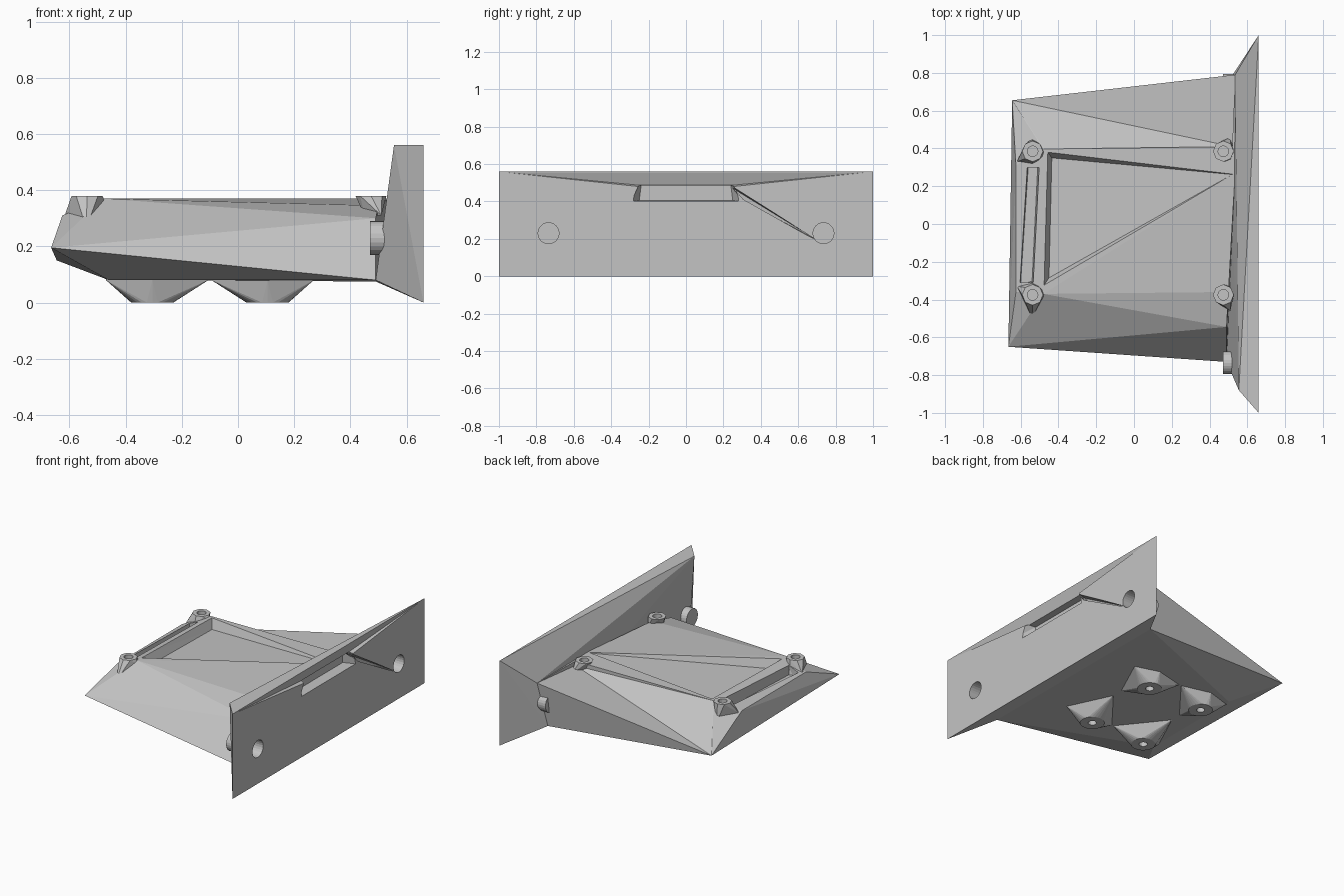
import bpy, bmesh, math
from mathutils import Vector, Matrix

cube = bpy.data.objects.get("Cube")
if cube:
    bpy.data.objects.remove(cube, do_unlink=True)

grey = bpy.data.materials.new("mid_grey")
grey.use_nodes = True
grey.diffuse_color = (0.55, 0.55, 0.55, 1)
grey.node_tree.nodes["Principled BSDF"].inputs["Base Color"].default_value = (0.55, 0.55, 0.55, 1)


def finish(name, bm):
    bmesh.ops.recalc_face_normals(bm, faces=bm.faces)
    mesh = bpy.data.meshes.new(name)
    bm.to_mesh(mesh)
    bm.free()
    mesh.materials.append(grey)
    obj = bpy.data.objects.new(name, mesh)
    bpy.context.collection.objects.link(obj)
    return obj


def hull(name, points):
    """Faceted solid wrapped around a few points."""
    bm = bmesh.new()
    verts = [bm.verts.new(p) for p in points]
    res = bmesh.ops.convex_hull(bm, input=verts)
    loose = {v for v in res["geom_interior"] + res["geom_unused"]
             if isinstance(v, bmesh.types.BMVert)}
    bmesh.ops.delete(bm, geom=list(loose), context='VERTS')
    bmesh.ops.dissolve_limit(bm, angle_limit=0.01, verts=bm.verts, edges=bm.edges)
    return finish(name, bm)


def rod(name, start, end, radius, sides=24):
    bm = bmesh.new()
    a, b = Vector(start), Vector(end)
    turn = (b - a).to_track_quat('Z', 'Y').to_matrix().to_4x4()
    bmesh.ops.create_cone(bm, cap_ends=True, segments=sides, radius1=radius, radius2=radius,
                          depth=(b - a).length, matrix=Matrix.Translation((a + b) / 2) @ turn)
    return finish(name, bm)


def ring(x, y, z, radius, sides):
    return [(x + radius * math.cos(math.tau * i / sides),
             y + radius * math.sin(math.tau * i / sides), z) for i in range(sides)]


def cut(obj, cutters):
    """Subtract the cutters and bake the result."""
    for c in cutters:
        mod = obj.modifiers.new("cut", 'BOOLEAN')
        mod.operation, mod.solver, mod.object = 'DIFFERENCE', 'EXACT', c
    graph = bpy.context.evaluated_depsgraph_get()
    mesh = bpy.data.meshes.new_from_object(obj.evaluated_get(graph))
    obj.modifiers.clear()
    obj.data = mesh
    mesh.materials.clear()
    mesh.materials.append(grey)


# Faceted tray body, its deck falling towards the front of the plate
body = hull("tray_body", [
    (-0.645, 0.655, 0.15), (-0.665, -0.65, 0.195),
    (0.535, 0.79, 0.365), (0.49, 0.74, 0.075),
    (0.49, -0.73, 0.08), (0.49, -0.545, 0.30),
    (-0.625, 0.31, 0.31), (-0.625, -0.36, 0.31),
    (-0.48, 0.395, 0.37), (-0.48, -0.37, 0.37),
    (0.50, -0.36, 0.345), (0.535, 0.27, 0.37),
    (-0.46, 0.36, 0.08), (-0.46, -0.36, 0.08)])

# Upright mounting plate
plate = hull("mounting_plate", [
    (0.66, 1, 0), (0.66, -1, 0), (0.66, 1, 0.56), (0.66, -1, 0.56),
    (0.555, -0.88, 0.56), (0.49, 0.74, 0.075), (0.49, -0.73, 0.08),
    (0.535, 0.79, 0.365)])

# Pocket, sloped lip and bolt holes of the plate
pocket = hull("pocket_cutter", [
    (x, s * y, z) for s in (1, -1)
    for x, y, z in ((0.70, 0.26, 0.49), (0.59, 0.24, 0.485),
                    (0.70, 0.30, 0.40), (0.59, 0.25, 0.405))])
lip = hull("lip_cutter", [
    (x, s * y, z) for s in (1, -1)
    for x, y, z in ((0.661, 0.99, 0.558), (0.661, 0.26, 0.48), (0.635, 0.25, 0.487))])
groove = hull("groove_cutter", [
    (0.67, 0.25, 0.48), (0.67, 0.31, 0.41), (0.67, 0.70, 0.19),
    (0.60, 0.25, 0.47), (0.60, 0.28, 0.42), (0.65, 0.69, 0.20)])
bolt_holes = [rod("bolt_cutter", (0.485, s * 0.735, 0.23), (0.75, s * 0.735, 0.23), 0.056)
              for s in (1, -1)]

# Deck recess sloping up to the plate, end trough, and the fold in the back slope
recess = hull("recess_cutter", [
    (-0.46, 0.385, 0.38), (0.53, 0.268, 0.38), (-0.48, -0.33, 0.38),
    (0.52, 0.262, 0.365), (-0.435, 0.35, 0.31), (-0.45, -0.285, 0.31)])
trough = hull("trough_cutter", [
    (x, y, z) for z, w in ((0.38, 0.01), (0.29, 0))
    for x, y in ((-0.56 - w, 0.30), (-0.51 + w, 0.30), (-0.54 + w, -0.31), (-0.60 - w, -0.31))])
fold = hull("fold_cutter", [
    (-0.645, 0.655, 0.15), (0.535, 0.79, 0.365), (-0.48, 0.397, 0.37), (0.52, 0.41, 0.34),
    (0.535, 0.79, 0.40), (-0.48, 0.397, 0.40), (0.52, 0.41, 0.40)])

# Bolt bosses on the inside of the plate
bosses = [rod(n + "_bolt_boss", (0.47, s * 0.735, 0.23), (0.56, s * 0.735, 0.23), 0.06)
          for n, s in (("back", 1), ("front", -1))]

cut(plate, [pocket, lip, groove] + bolt_holes)
cut(body, [recess, trough, fold] + bolt_holes)
for boss in bosses:
    cut(boss, bolt_holes)
cutters = [pocket, lip, groove, recess, trough, fold] + bolt_holes

# Screw posts on the deck corners, flared to the outside
for side, s, y, reach in (("back", 1, 0.385, 0.45), ("front", -1, -0.375, 0.50)):
    for end, x in (("outer", -0.537), ("inner", 0.473)):
        top = ring(x, y, 0.38, 0.055, 8)
        if end == "outer":
            flare = [(-0.54, s * reach, 0.265), (-0.62, s * 0.33, 0.30),
                     (-0.47, s * 0.37, 0.35), (-0.54, s * 0.30, 0.28)]
        else:
            flare = [(0.51, s * 0.46, 0.31), (0.45, s * 0.40, 0.31),
                     (0.51, s * 0.33, 0.31)]
        post = hull(f"{side}_{end}_screw_post", top + flare)
        hole = rod("post_cutter", (x, y, 0.32), (x, y, 0.5), 0.028, 16)
        cut(post, [hole])
        cut(body, [hole])
        cutters.append(hole)

# Faceted feet under the tray
for side, s in (("back", 1), ("front", -1)):
    for end, x, e in (("outer", -0.305, 1), ("inner", 0.105, -1)):
        y = s * 0.275
        base = [(x + e * dx, y + s * dy, z) for z in (0.08, 0.10)
                for dx, dy in ((0.20, 0.05), (-0.165, 0.05), (-0.03, -0.24), (0, 0.10))]
        foot = hull(f"{side}_{end}_foot", ring(x, y, 0, 0.075, 24) + base)
        hole = rod("foot_cutter", (x, y, -0.1), (x, y, 0.06), 0.026, 16)
        cut(foot, [hole])
        cutters.append(hole)

for c in cutters:
    bpy.data.objects.remove(c, do_unlink=True)
